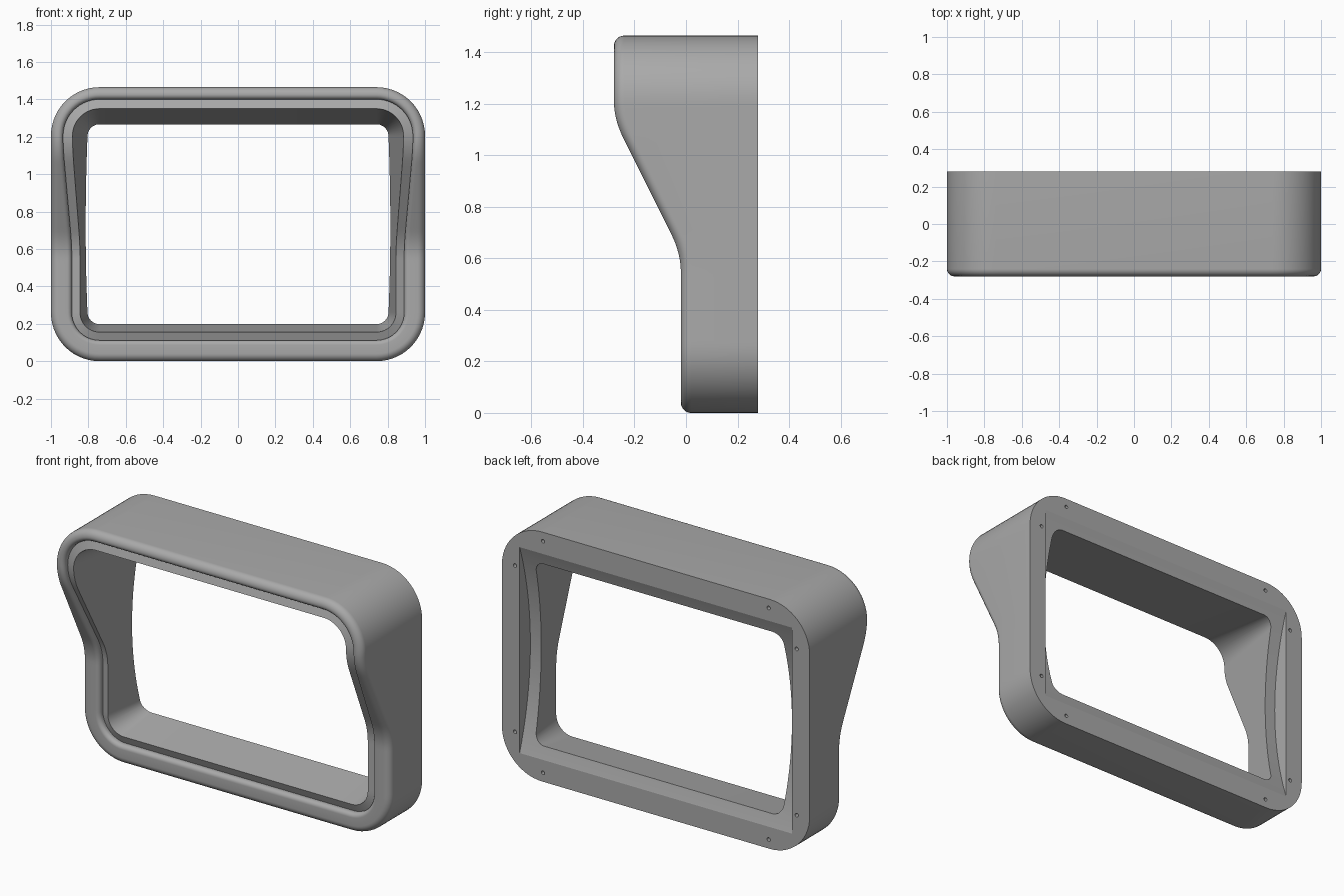
import bpy, bmesh, math
from mathutils import Matrix

cube = bpy.data.objects.get("Cube")
if cube:
    bpy.data.objects.remove(cube, do_unlink=True)

HEIGHT, RADIUS, BACK, FRONT = 1.465, 0.26, 0.28, -0.28
MID = HEIGHT / 2

grey = bpy.data.materials.new("warm_grey_plastic")
grey.use_nodes = True
grey.diffuse_color = (0.4, 0.4, 0.4, 1)
grey.node_tree.nodes["Principled BSDF"].inputs["Base Color"].default_value = grey.diffuse_color


def make_object(name, bm):
    bmesh.ops.recalc_face_normals(bm, faces=bm.faces)
    mesh = bpy.data.meshes.new(name)
    bm.to_mesh(mesh)
    bm.free()
    mesh.materials.append(grey)
    obj = bpy.data.objects.new(name, mesh)
    bpy.context.collection.objects.link(obj)
    return obj


def front_y(z):
    """Depth of the hooded front: two uprights joined by a slope with soft bends."""
    def ramp(t):  # integral of a smoothed step, rounds each bend
        b = 0.075
        return 0 if t < -b else t if t > b else (t + b) ** 2 / (4 * b)
    return -0.02 - 0.5 * (ramp(z - 0.62) - ramp(z - 1.14))


def outline():
    """Corner centre and outward direction for each point around the frame."""
    cx, low, high = 1 - RADIUS, RADIUS, HEIGHT - RADIUS
    pts = []
    steps, side = 14, 48
    for q, (x, z) in enumerate([(cx, high), (-cx, high), (-cx, low), (cx, low)]):
        for i in range(steps + 1):
            a = math.pi / 2 * (q + i / steps)
            pts.append((x, z, math.cos(a), math.sin(a)))
        if q in (1, 3):  # fine steps down the sides, where the front bends
            end = low if q == 1 else high
            for i in range(1, side):
                pts.append((x, z + (end - z) * i / side, -1 if q == 1 else 1, 0))
    return pts


# Cross-section: inset and depth behind the front, for a point whose front is at y
def section(y):
    lip = 0.065 + 0.18 * (y - FRONT)
    wall = lambda v: 0.115 + 0.155 * (v - FRONT)
    quarter = [math.pi / 2 * i / 8 for i in range(9)]
    r, s = 0.04, 0.025
    pts = [(0, BACK)]
    pts += [(r - r * math.cos(a), y + r - r * math.sin(a)) for a in quarter]
    pts += [(lip - s + s * math.sin(a), y + s - s * math.cos(a)) for a in quarter]
    pts += [(lip, y + 0.035), (wall(y), y + 0.018), (wall(BACK), BACK)]
    return pts


# Frame: the section swept round the outline into a closed loop
bm = bmesh.new()
loops = []
for x, z, dx, dz in outline():
    y = front_y(z + dz * RADIUS)
    loops.append([bm.verts.new((x + dx * (RADIUS - d), v, z + dz * (RADIUS - d)))
                  for d, v in section(y)])
count = len(loops[0])
for i, a in enumerate(loops):
    b = loops[(i + 1) % len(loops)]
    for j in range(count):
        k = (j + 1) % count
        bm.faces.new((a[j], a[k], b[k], b[j]))
frame = make_object("bezel_frame", bm)

# Curved screen seat, cut into the back
chord, depth, seat_x = 0.605, 0.10, 0.885
seat_r = (chord ** 2 + depth ** 2) / (2 * depth)
bm = bmesh.new()
bmesh.ops.create_cone(bm, cap_ends=True, segments=256, radius1=seat_r, radius2=seat_r,
                      depth=2 * seat_x,
                      matrix=Matrix.Translation((0, BACK - depth + seat_r, MID))
                      @ Matrix.Rotation(math.pi / 2, 4, "Y"))
seat_cutter = make_object("screen_seat_cutter", bm)

# Eight screw holes round the back
bm = bmesh.new()
for sx in (-1, 1):
    for sz in (-1, 1):
        for x, z in ((0.733, 0.68), (0.915, 0.488)):
            bmesh.ops.create_cone(bm, cap_ends=True, segments=16, radius1=0.011,
                                  radius2=0.011, depth=0.12,
                                  matrix=Matrix.Translation((sx * x, BACK, MID + sz * z))
                                  @ Matrix.Rotation(math.pi / 2, 4, "X"))
hole_cutter = make_object("screw_hole_cutter", bm)

for cutter in (seat_cutter, hole_cutter):
    cut = frame.modifiers.new(cutter.name, "BOOLEAN")
    cut.operation, cut.solver, cut.object = "DIFFERENCE", "EXACT", cutter
    cutter.hide_render = True
    cutter.hide_set(True)

# Apply the cuts, then smooth the soft bends
bpy.context.view_layer.objects.active = frame
frame.select_set(True)
for mod in list(frame.modifiers):
    bpy.ops.object.modifier_apply(modifier=mod.name)
for cutter in (seat_cutter, hole_cutter):
    bpy.data.objects.remove(cutter, do_unlink=True)
bpy.ops.object.shade_smooth_by_angle(angle=math.radians(15))
